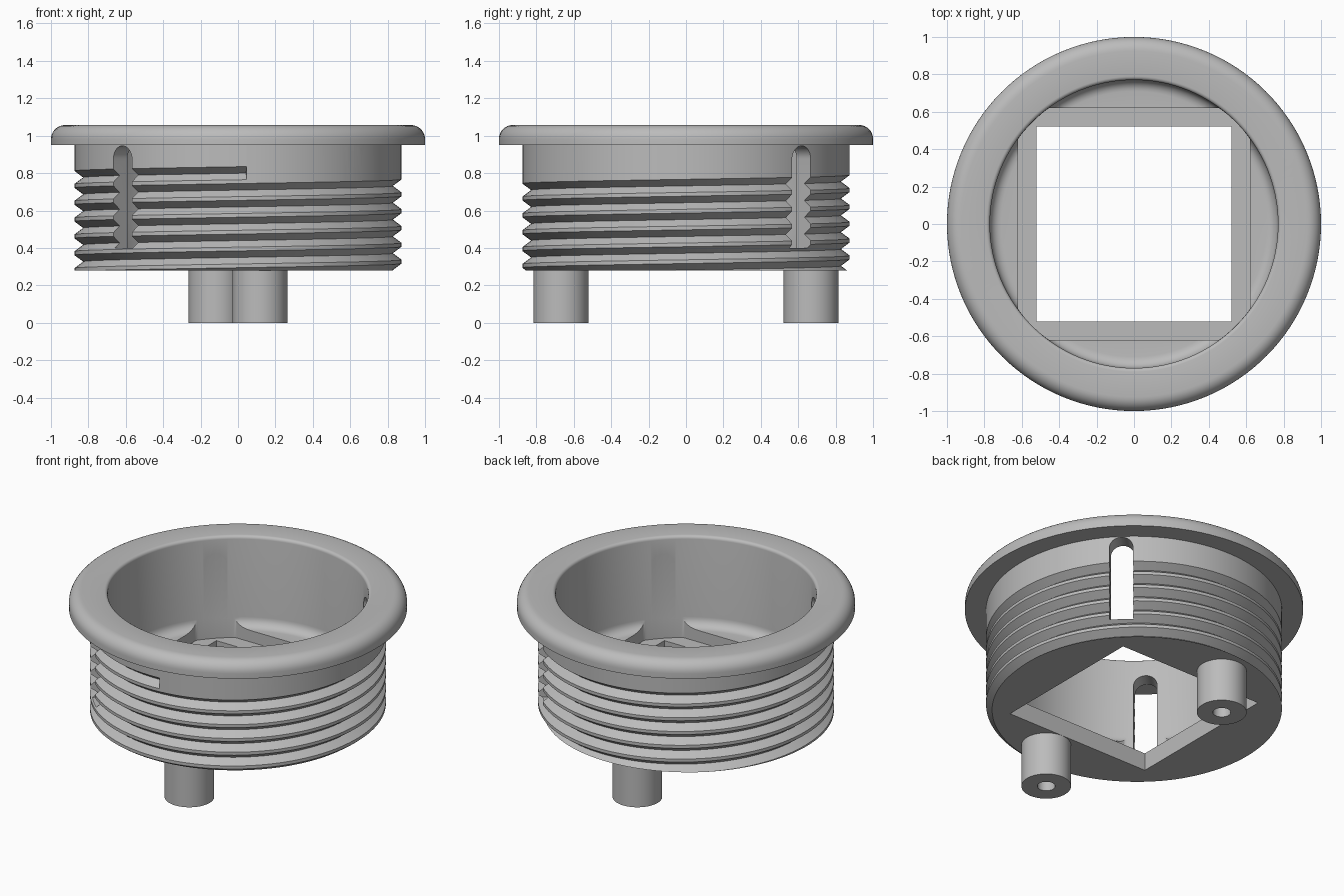
import bpy, bmesh, math
from mathutils import Matrix

cube = bpy.data.objects.get("Cube")
if cube:
    bpy.data.objects.remove(cube, do_unlink=True)

grey = bpy.data.materials.new("plain grey")
grey.use_nodes = True
COLOUR = (0.5, 0.5, 0.5, 1)
grey.diffuse_color = COLOUR
grey.node_tree.nodes["Principled BSDF"].inputs["Base Color"].default_value = COLOUR

BASE, RIM_UNDER, TOP = 0.28, 0.95, 1.057
BORE, BODY, ROOT = 0.77, 0.875, 0.828
PITCH, THREAD_TOP, TURNS, STEPS = 0.09, 0.835, 7, 128


def make_object(name, bm):
    bmesh.ops.recalc_face_normals(bm, faces=bm.faces)
    mesh = bpy.data.meshes.new(name)
    bm.to_mesh(mesh)
    bm.free()
    mesh.materials.append(grey)
    obj = bpy.data.objects.new(name, mesh)
    bpy.context.collection.objects.link(obj)
    return obj


def loft(columns):
    """Skin a list of equally long point columns."""
    bm = bmesh.new()
    grid = [[bm.verts.new(p) for p in col] for col in columns]
    for a, b in zip(grid, grid[1:]):
        for i in range(len(a) - 1):
            bm.faces.new((a[i], b[i], b[i + 1], a[i + 1]))
    bmesh.ops.remove_doubles(bm, verts=bm.verts, dist=1e-5)
    bmesh.ops.holes_fill(bm, edges=[e for e in bm.edges if e.is_boundary], sides=0)
    return bm


def spin(profile_at, steps, start=0.0):
    """Lathe a profile that may change with the turn fraction."""
    cols = []
    for j in range(steps + 1):
        a = start + math.tau * j / steps
        cols.append([(r * math.cos(a), r * math.sin(a), z) for r, z in profile_at(j / steps)])
    return loft(cols)


def arc(cx, cz, radius, a0, a1, n=6):
    """Points of a circular arc, angles in degrees."""
    angles = [math.radians(a0 + (a1 - a0) * i / n) for i in range(n + 1)]
    return [(cx + radius * math.cos(a), cz + radius * math.sin(a)) for a in angles]


def prism(name, outline, low, high, matrix=None):
    bm = bmesh.new()
    face = bm.faces.new([bm.verts.new((x, y, low)) for x, y in outline])
    out = bmesh.ops.extrude_face_region(bm, geom=[face])
    top = [v for v in out["geom"] if isinstance(v, bmesh.types.BMVert)]
    bmesh.ops.translate(bm, verts=top, vec=(0, 0, high - low))
    if matrix:
        bm.transform(matrix)
    return make_object(name, bm)


def cut(obj, cutter):
    cutter.hide_render = True
    mod = obj.modifiers.new(cutter.name, "BOOLEAN")
    mod.operation, mod.solver, mod.object = "DIFFERENCE", "EXACT", cutter
    bpy.ops.object.select_all(action="DESELECT")
    bpy.context.view_layer.objects.active = obj
    obj.select_set(True)
    bpy.ops.object.modifier_apply(modifier=mod.name)
    bpy.data.objects.remove(cutter, do_unlink=True)


def smooth(obj):
    bpy.ops.object.select_all(action="DESELECT")
    bpy.context.view_layer.objects.active = obj
    obj.select_set(True)
    bpy.ops.object.shade_smooth_by_angle(angle=math.radians(30))


def clip_to_base(points):
    """Trim a downward profile where it crosses the underside."""
    result = [points[0]]
    for (r0, z0), (r1, z1) in zip(points, points[1:]):
        if z1 >= BASE:
            result.append((r1, z1))
        elif z0 > BASE:
            f = (z0 - BASE) / (z0 - z1)
            result.append((r0 + (r1 - r0) * f, BASE))
        else:
            result.append(result[-1])
    return result


def body_profile(t):
    # cup floor, fillet, bore and rounded rim
    inside = [(0, 0.47)] + arc(BORE - 0.06, 0.53, 0.06, -90, 0)
    rim = arc(BORE + 0.02, TOP - 0.02, 0.02, 180, 90, 4) + arc(0.925, TOP - 0.075, 0.075, 90, 0, 8)
    # helical V grooves down the outside
    side = [(BODY, RIM_UNDER)]
    for k in range(TURNS):
        z = THREAD_TOP - PITCH * (1 - t + k)
        side += [(BODY, z), (ROOT, z - 0.035), (BODY, z - 0.07)]
    return inside + rim + [(1.0, RIM_UNDER)] + clip_to_base(side) + [(0, BASE)]


# Threaded cup with its flange
body = make_object("threaded_cup", spin(body_profile, STEPS, math.radians(-87)))

# Square recess, trimmed by the bore
HALF = 0.62
outline = []
for i in range(360):
    a = math.radians(i)
    x, y = [max(-HALF, min(HALF, 0.769 * f(a))) for f in (math.cos, math.sin)]
    outline.append((x, y))
cut(body, prism("recess_cutter", outline, 0.395, 0.6))

# Square opening through the floor
W = 0.52
cut(body, prism("opening_cutter", [(-W, -W), (W, -W), (W, W), (-W, W)], 0.1, 0.6))

# Round-topped slots on both diagonals
S = 0.07
slot = [(-S, 0.4), (S, 0.4)] + arc(0, 0.946 - S, S, 0, 180, 16)
for turn in (45, 135):
    m = Matrix.Rotation(math.radians(turn), 4, "Z") @ Matrix.Rotation(math.pi / 2, 4, "X")
    cut(body, prism("slot_cutter", slot, -1.2, 1.2, m))
smooth(body)

# Two hollow posts under the floor
for name, side in (("front_post", 1), ("back_post", -1)):
    shape = [(0, 0.24), (0.053, 0.24), (0.053, 0), (0.147, 0), (0.147, BASE), (0, BASE)]
    post = make_object(name, spin(lambda t: shape, 48))
    post.location = (0.117 * side, -0.668 * side, 0)
    smooth(post)
